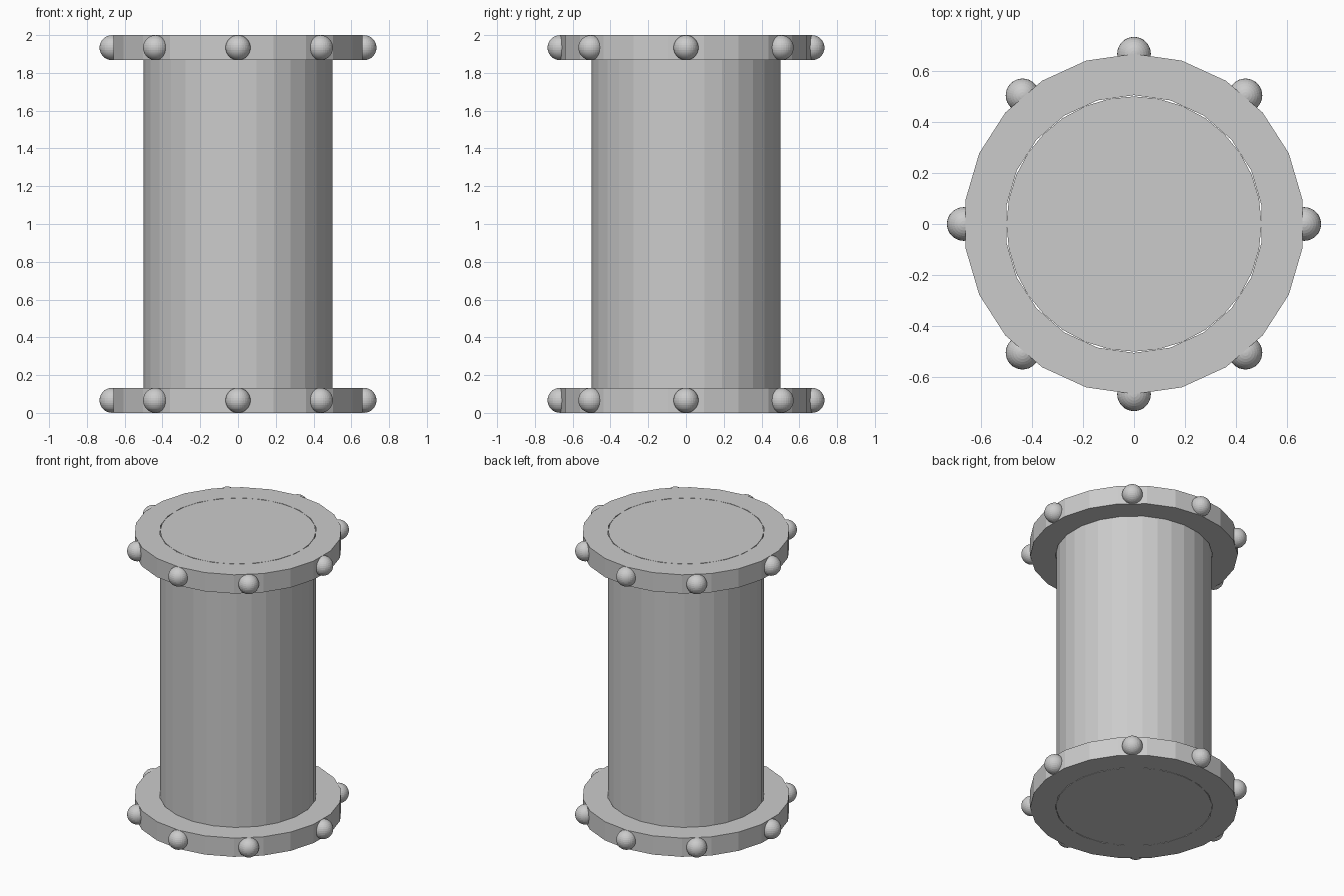
import bpy
import bmesh
from math import sin, cos, pi

if "Cube" in bpy.data.objects:
    bpy.data.objects.remove(bpy.data.objects["Cube"])

RING_SIDES = 22
RING_R, BORE_R, RING_H = 0.667, 0.505, 0.133
STEP = 2 * pi / RING_SIDES


def finish(bm, name):
    bmesh.ops.recalc_face_normals(bm, faces=bm.faces)
    mesh = bpy.data.meshes.new(name)
    bm.to_mesh(mesh)
    bm.free()
    obj = bpy.data.objects.new(name, mesh)
    bpy.context.collection.objects.link(obj)
    return obj


def flange(name, z0):
    # Flat polygonal ring, slightly clear of the drum
    bm = bmesh.new()
    profile = [(BORE_R, z0), (RING_R, z0), (RING_R, z0 + RING_H), (BORE_R, z0 + RING_H)]
    loops = [[bm.verts.new((r * sin(i * STEP), r * cos(i * STEP), z)) for r, z in profile]
             for i in range(RING_SIDES)]
    for i, a in enumerate(loops):
        b = loops[(i + 1) % RING_SIDES]
        for j in range(4):
            k = (j + 1) % 4
            bm.faces.new((a[j], b[j], b[k], a[k]))
    return finish(bm, name)


def stud(name, angle, z):
    bpy.ops.mesh.primitive_uv_sphere_add(
        segments=32, ring_count=16, radius=0.066,
        location=(RING_R * sin(angle), RING_R * cos(angle), z))
    bpy.context.object.name = name


# Drum
bpy.ops.mesh.primitive_cylinder_add(vertices=32, radius=0.5, depth=2, location=(0, 0, 1))
bpy.context.object.name = "drum"

# Flanges with eight round studs each, placed on ring corners and side centres
for label, z0 in (("lower", 0), ("upper", 2 - RING_H)):
    flange(label + "_flange", z0)
    for n, s in enumerate((0, 2.5, 5.5, 8.5, 11, 13.5, 16.5, 19.5)):
        stud(f"{label}_stud_{n + 1}", s * STEP, z0 + RING_H / 2)
